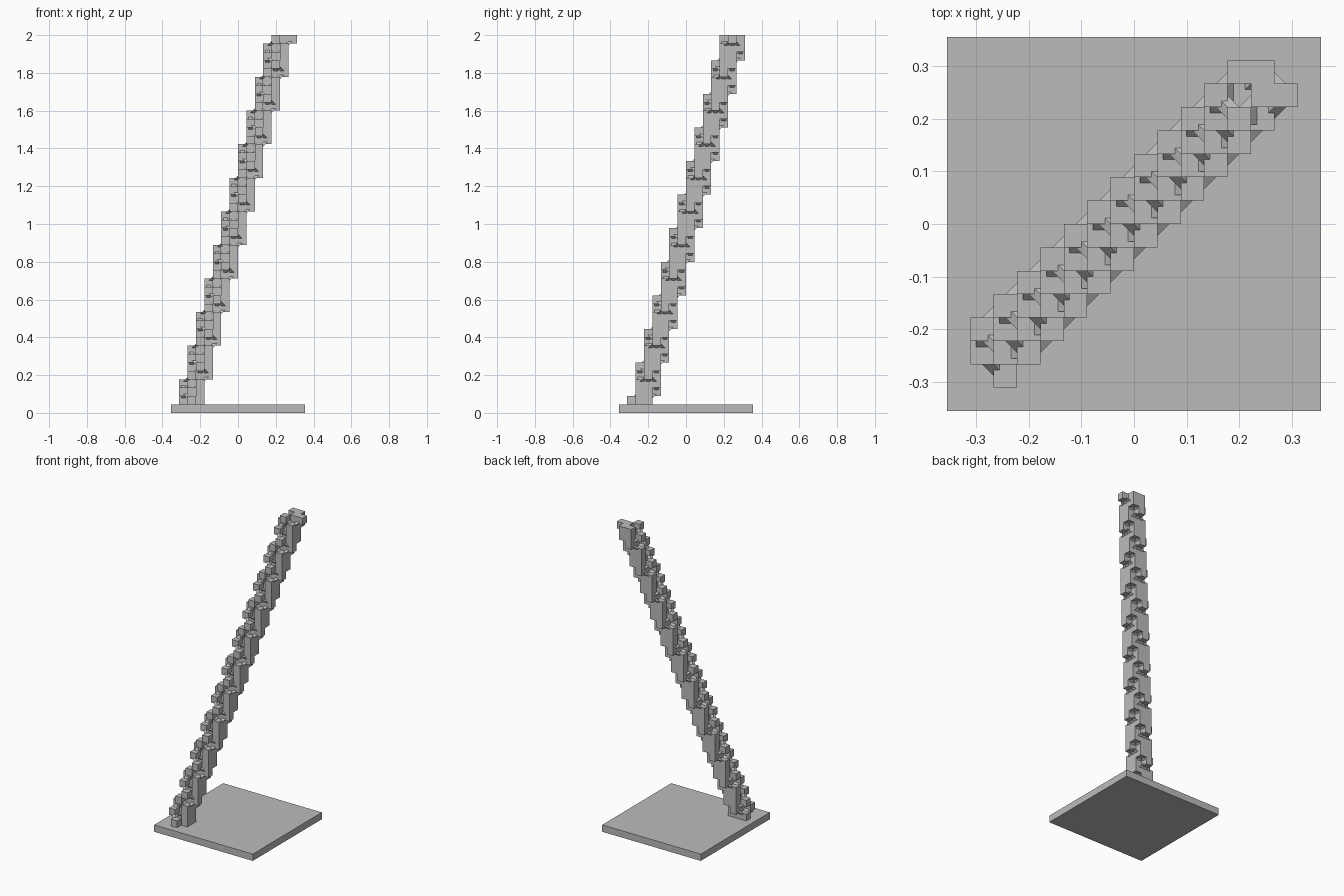
import bpy
import bmesh
from mathutils import Matrix, Vector

cube = bpy.data.objects.get("Cube")
if cube:
    bpy.data.objects.remove(cube)

LAYERS = 44           # stacked layers above the plate
U = 2 / (LAYERS + 1)  # one cell
BASE = 16             # plate side in cells
STRUT = 0.5           # strut width in cells

grey = bpy.data.materials.new("plain grey")
grey.use_nodes = True
grey.diffuse_color = (0.5, 0.5, 0.5, 1)
grey.node_tree.nodes["Principled BSDF"].inputs["Base Color"].default_value = (0.5, 0.5, 0.5, 1)


def add_box(bm, low, high):
    low, high = Vector(low), Vector(high)
    place = Matrix.Translation((low + high) / 2) @ Matrix.Diagonal((*(high - low), 1))
    return bmesh.ops.create_cube(bm, size=1, matrix=place)["verts"]


def finish(bm, name):
    bmesh.ops.scale(bm, vec=(U, U, U), verts=bm.verts)
    mesh = bpy.data.meshes.new(name)
    bm.to_mesh(mesh)
    bm.free()
    mesh.materials.append(grey)
    obj = bpy.data.objects.new(name, mesh)
    bpy.context.collection.objects.link(obj)


def neighbours(cell):
    x, y = cell
    return {(x + i, y + j) for i in (-1, 0, 1) for j in (-1, 0, 1)} - {cell}


def next_layer(alive):
    # a cell stays with two or three neighbours and appears with three
    spots = alive.union(*(neighbours(c) for c in alive))
    count = {c: len(neighbours(c) & alive) for c in spots}
    return {c for c in spots if count[c] == 3 or (count[c] == 2 and c in alive)}


# pattern of each layer, climbing diagonally
layers = [{(-6, -7), (-5, -6), (-7, -5), (-6, -5), (-5, -5)}]
while len(layers) < LAYERS:
    layers.append(next_layer(layers[-1]))

# square base plate
bm = bmesh.new()
add_box(bm, (-BASE / 2, -BASE / 2, 0), (BASE / 2, BASE / 2, 1))
finish(bm, "base_plate")

# columns: each unbroken vertical run of a cell is one box
columns = bmesh.new()
struts = bmesh.new()
for level, alive in enumerate(layers):
    below = layers[level - 1] if level else set()
    for cell in sorted(alive - below):
        x, y = cell
        top = level
        while top < LAYERS and cell in layers[top]:
            top += 1
        add_box(columns, (x, y, level + 1), (x + 1, y + 1, top + 1))

        # slanted struts from the neighbours below to a new overhanging cell
        for px, py in sorted(neighbours(cell) & below):
            a = (1 - STRUT) / 2
            verts = add_box(struts, (px + a, py + a, level + 0.5),
                            (px + 1 - a, py + 1 - a, level + 1.5))
            for v in verts:
                if v.co.z > level + 1:
                    v.co += Vector((x - px, y - py, 0))

finish(columns, "stepped_columns")
finish(struts, "slanted_struts")
